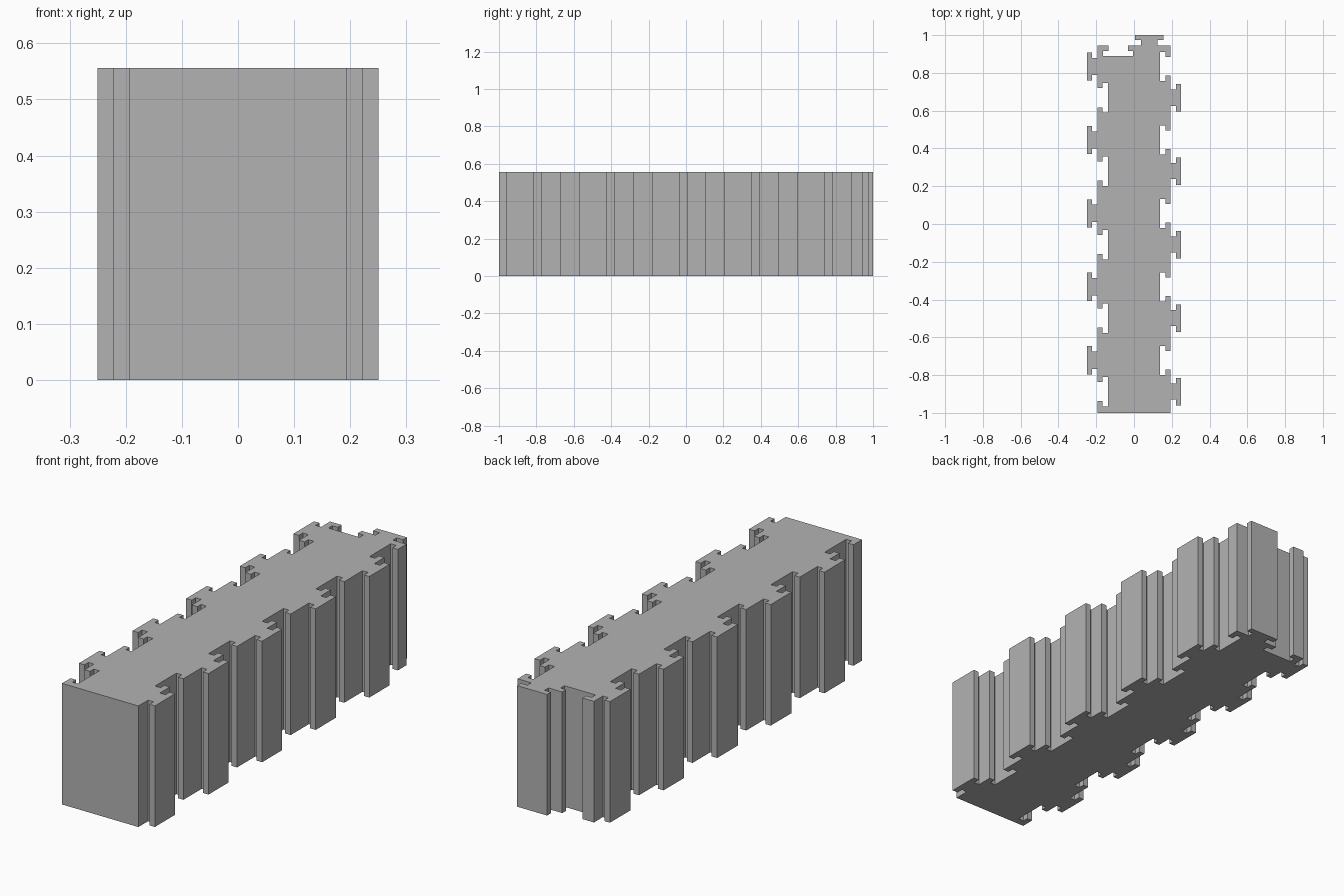
import bpy
import bmesh
from mathutils import Vector

cube = bpy.data.objects.get("Cube")
if cube:
    bpy.data.objects.remove(cube, do_unlink=True)

HEIGHT = 0.556
HALF_W = 0.194
FRONT, BACK = -1.0, 0.945
PITCH = 0.389
COUNT = 5
SLOT_Y, TAB_Y = 0.834, 0.669      # rearmost right slot and right tab centres


def connector(origin, along, outward, neck, head, side):
    """T-shaped outline: side = 1 makes a tab, side = -1 makes a slot."""
    near, far = side * 0.028, side * 0.056
    steps = [(-neck, 0), (-neck, near), (-head, near), (-head, far),
             (head, far), (head, near), (neck, near), (neck, 0)]
    return [origin + along * s + outward * d for s, d in steps]


X, Y = Vector((1, 0)), Vector((0, 1))
outline = [Vector((-HALF_W, FRONT)), Vector((HALF_W, FRONT))]

# Right-hand edge, front to back
for i in reversed(range(COUNT)):
    tab = Vector((HALF_W, TAB_Y - i * PITCH))
    slot = Vector((HALF_W, SLOT_Y - i * PITCH))
    outline += connector(tab, Y, X, 0.043, 0.073, 1)
    outline += connector(slot, Y, X, 0.049, 0.077, -1)
outline.append(Vector((HALF_W, BACK)))

# Back edge
outline += connector(Vector((0.081, BACK)), -X, Y, 0.044, 0.076, 1)
outline += connector(Vector((-0.084, BACK)), -X, Y, 0.051, 0.079, -1)
outline.append(Vector((-HALF_W, BACK)))

# Left-hand edge, back to front
for i in range(COUNT):
    tab = Vector((-HALF_W, SLOT_Y - i * PITCH))
    slot = Vector((-HALF_W, TAB_Y - i * PITCH))
    outline += connector(tab, -Y, -X, 0.046, 0.075, 1)
    outline += connector(slot, -Y, -X, 0.051, 0.078, -1)

# Extrude the outline into the block
bm = bmesh.new()
base = bm.faces.new([bm.verts.new((p.x, p.y, 0)) for p in outline])
top = bmesh.ops.extrude_face_region(bm, geom=[base], use_keep_orig=True)
bmesh.ops.translate(bm, vec=(0, 0, HEIGHT),
                    verts=[g for g in top["geom"] if isinstance(g, bmesh.types.BMVert)])
bmesh.ops.recalc_face_normals(bm, faces=bm.faces)
mesh = bpy.data.meshes.new("interlocking_block")
bm.to_mesh(mesh)
bm.free()

# Plain grey
grey = bpy.data.materials.new("plain_grey")
grey.use_nodes = True
colour = (0.45, 0.45, 0.45, 1)
grey.diffuse_color = colour
grey.node_tree.nodes["Principled BSDF"].inputs["Base Color"].default_value = colour
mesh.materials.append(grey)

block = bpy.data.objects.new("interlocking_block", mesh)
bpy.context.collection.objects.link(block)
